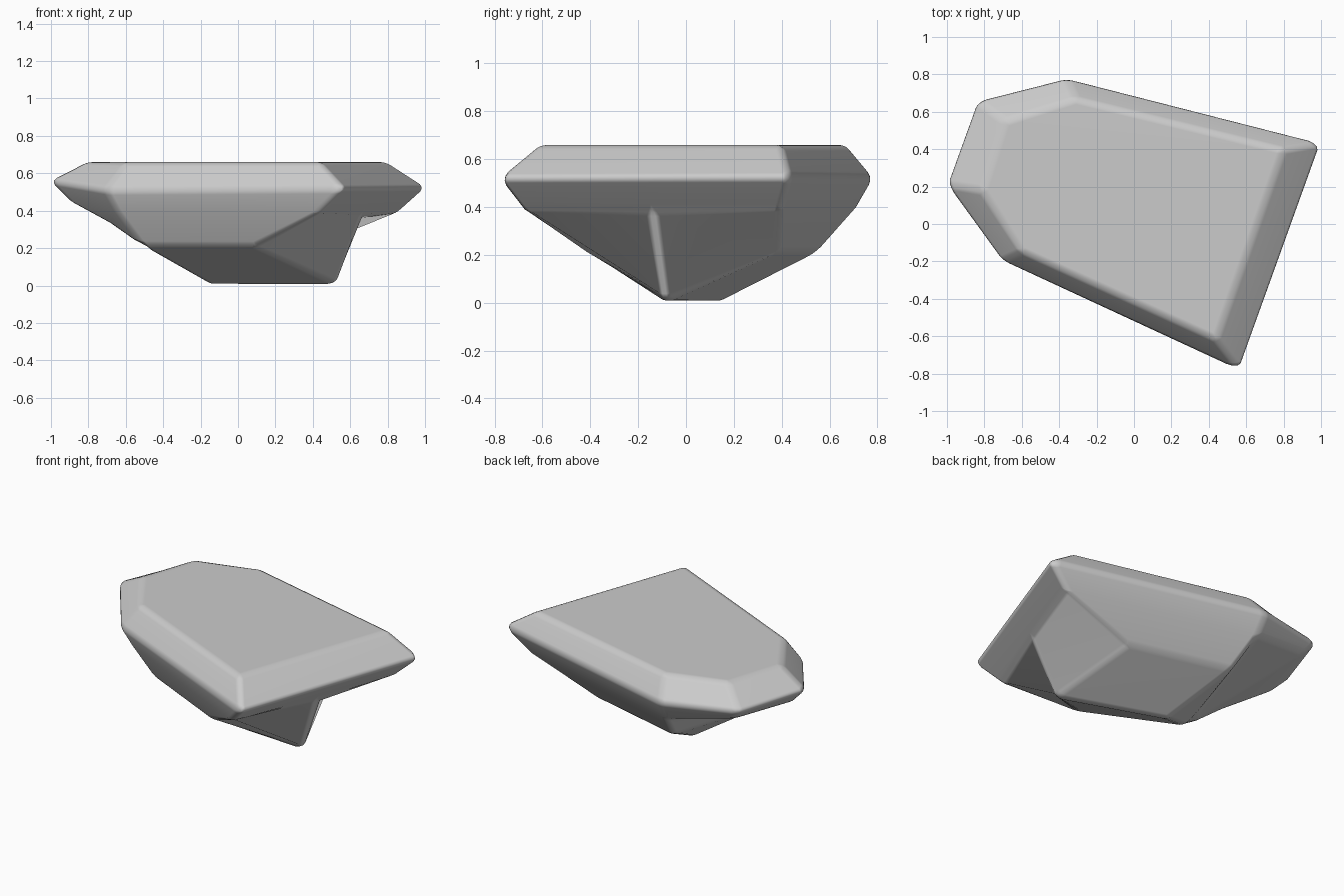
import bpy, bmesh

if "Cube" in bpy.data.objects:
    bpy.data.objects.remove(bpy.data.objects["Cube"])

# Horizontal contours of the stone, each listed as A-F going round the outline
top = [(-.81, .18, .66), (-.69, .55, .66), (-.31, .67, .66),
       (.80, .40, .66), (.44, -.62, .66), (-.60, -.15, .66)]
rim = [(-1.01, .21, .56), (-.845, .665, .545), (-.36, .785, .52),
       (1.01, .435, .525), (.57, -.79, .52), (-.71, -.20, .51)]
lip = [(-.90, .18, .45), (-.78, .62, .47), (-.35, .71, .39),
       (.86, .40, .39), (.44, -.69, .39), (-.65, -.17, .40)]
# Underside corners: keel ends, knees and the notch
under = dict(R=(.66, -.14, .39), S=(.36, .385, .21), U=(-.29, .55, .21),
             G=(-.51, -.13, .21), P=(.08, -.41, .21), H=(-.68, -.01, .33),
             W=(-.14, .14, 0), Q=(.53, -.09, 0))

bm = bmesh.new()
T, M, L = [[bm.verts.new(p) for p in ring] for ring in (top, rim, lip)]
v = {k: bm.verts.new(p) for k, p in under.items()}
v.update(zip("abcdef", L))

# Flat top, upper bevel and lower lip
bm.faces.new(T)
for i in range(6):
    j = (i + 1) % 6
    bm.faces.new((T[i], T[j], M[j], M[i]))
    mid = [v["R"]] if i == 3 else []
    bm.faces.new([M[i], M[j], L[j]] + mid + [L[i]])

# Tapered underside running down to the keel
for names in ("efGP", "ePQR", "RQSd", "dSUc", "SQWU", "GWQP",
              "afH", "fGH", "aHb", "bHG", "bGc", "cGU", "UGW"):
    bm.faces.new([v[n] for n in names])
bmesh.ops.recalc_face_normals(bm, faces=bm.faces)

mesh = bpy.data.meshes.new("stone")
bm.to_mesh(mesh)
bm.free()
stone = bpy.data.objects.new("stone", mesh)
bpy.context.collection.objects.link(stone)
bpy.context.view_layer.objects.active = stone
stone.select_set(True)
bpy.ops.object.shade_smooth()

# Soft worn edges
bev = stone.modifiers.new("worn_edges", "BEVEL")
bev.width = .03
bev.segments = 3
bev.limit_method = "ANGLE"
bev.angle_limit = .2
wn = stone.modifiers.new("normals", "WEIGHTED_NORMAL")
wn.keep_sharp = True
